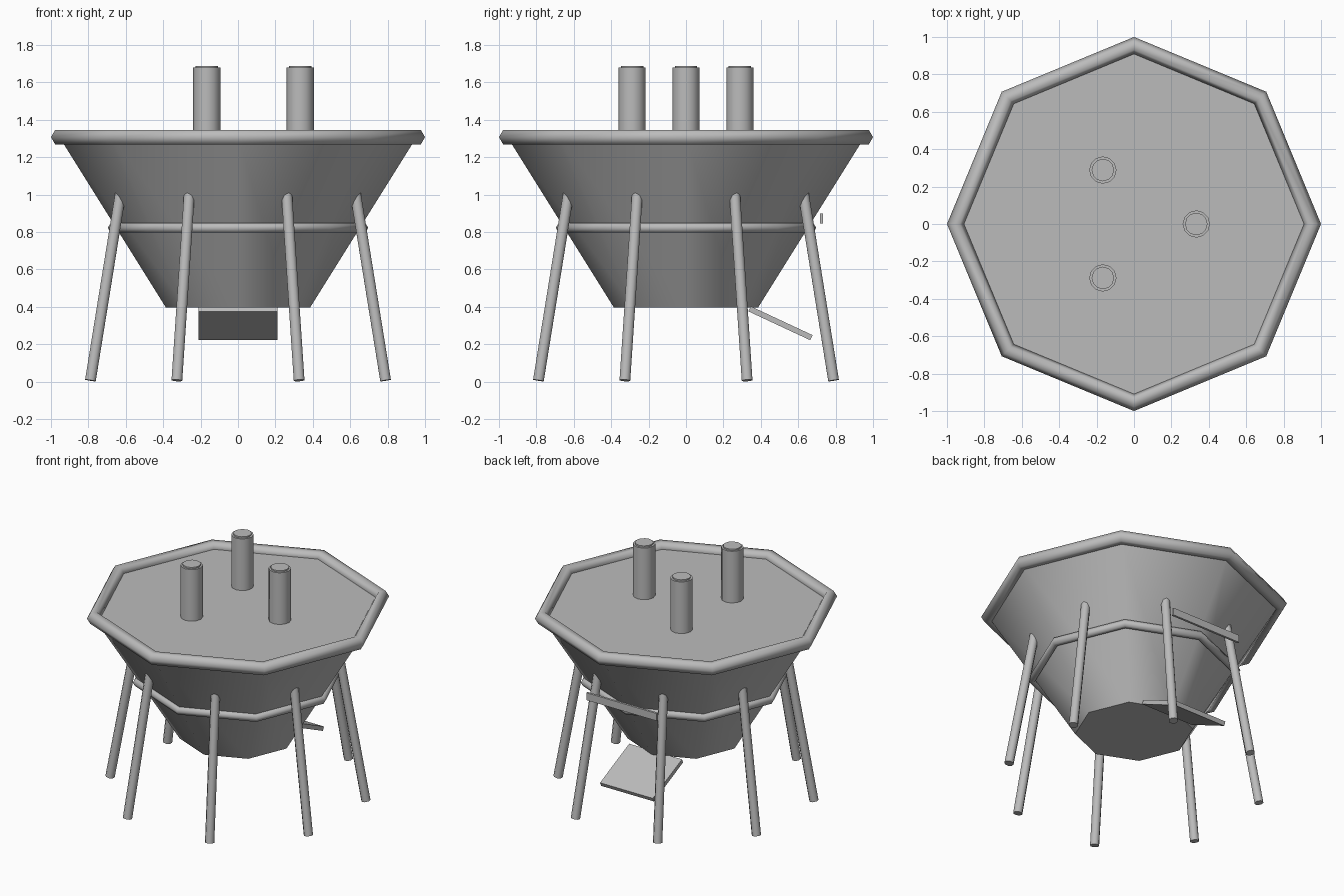
import bpy
import math
from mathutils import Vector

if "Cube" in bpy.data.objects:
    bpy.data.objects.remove(bpy.data.objects["Cube"], do_unlink=True)

# One plain grey for every part
GREY = (0.5, 0.5, 0.5, 1.0)
metal = bpy.data.materials.new("grey metal")
metal.use_nodes = True
metal.diffuse_color = GREY
metal.node_tree.nodes["Principled BSDF"].inputs["Base Color"].default_value = GREY


def finish(name, smooth=None):
    """Name the active object, colour it and smooth edges below an angle."""
    ob = bpy.context.object
    ob.name = name
    ob.data.materials.append(metal)
    if smooth:
        bpy.ops.object.shade_smooth_by_angle(angle=math.radians(smooth))
    return ob


def rod(name, start, end, radius, sides):
    start, end = Vector(start), Vector(end)
    axis = end - start
    bpy.ops.mesh.primitive_cylinder_add(
        vertices=sides, radius=radius, depth=axis.length,
        location=(start + end) / 2,
        rotation=axis.to_track_quat("Z", "Y").to_euler())
    return finish(name, 50)


def ring(name, z, major, minor):
    bpy.ops.mesh.primitive_torus_add(
        major_segments=8, minor_segments=6, major_radius=major,
        minor_radius=minor, location=(0, 0, z))
    return finish(name, 65)


def plate(name, size, location, tilt=0):
    bpy.ops.mesh.primitive_cube_add(
        size=1, location=location, rotation=(math.radians(tilt), 0, 0))
    bpy.context.object.scale = size
    bpy.ops.object.transform_apply(location=False, rotation=False, scale=True)
    return finish(name)


# Eight-sided funnel with closed lid and floor, corners on the axes
FLOOR, LID = 0.395, 1.307
bpy.ops.mesh.primitive_cone_add(
    vertices=8, radius1=0.385, radius2=0.955, depth=LID - FLOOR,
    location=(0, 0, (FLOOR + LID) / 2))
finish("hopper", 40)

# Tubular rings
ring("top_rim", LID, 0.9545, 0.0455)
ring("support_ring", 0.822, 0.667, 0.029)

# Splayed legs under the middle of each panel
for i in range(8):
    a = math.radians(22.5 + 45 * i)
    c, s = math.cos(a), math.sin(a)
    rod(f"leg_{i + 1}", (0.854 * c, 0.854 * s, 0.006),
        (0.672 * c, 0.672 * s, 1.05), 0.031, 8)

# Three inlet pipes with small raised caps
for i in range(3):
    a = math.radians(120 * i)
    x, y = 0.333 * math.cos(a), 0.333 * math.sin(a)
    rod(f"inlet_pipe_{i + 1}", (x, y, LID - 0.02), (x, y, 1.678), 0.073, 12)
    rod(f"pipe_cap_{i + 1}", (x, y, 1.67), (x, y, 1.688), 0.06, 12)

# Sloping discharge plate and cross bar at the back
plate("discharge_chute", (0.42, 0.365, 0.03), (0, 0.505, 0.312), -25)
plate("back_bar", (0.56, 0.016, 0.053), (0, 0.725, 0.872))
